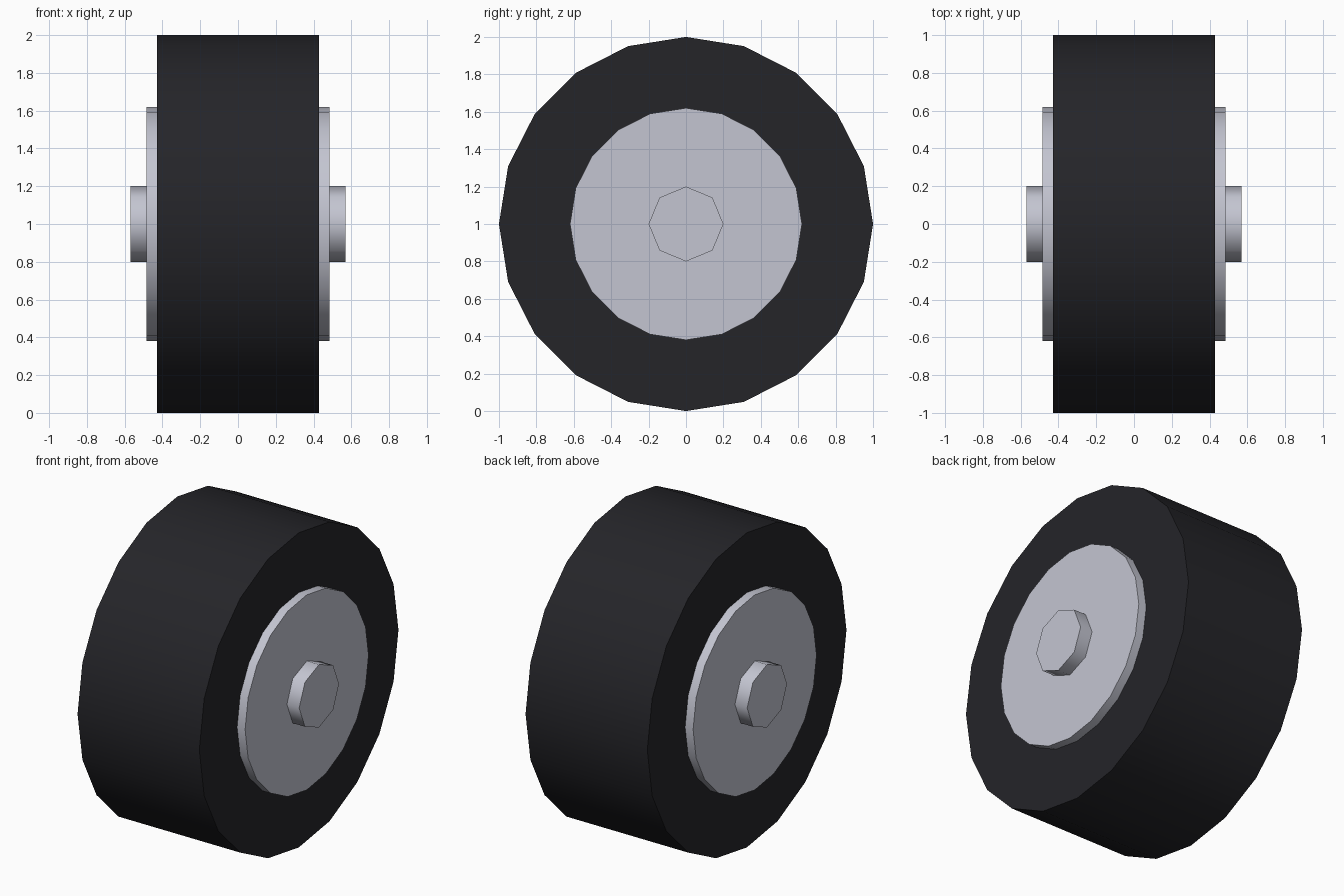
import bpy
from math import pi, radians

if "Cube" in bpy.data.objects:
    bpy.data.objects.remove(bpy.data.objects["Cube"])


def material(name, color):
    mat = bpy.data.materials.new(name)
    mat.diffuse_color = (*color, 1)
    mat.use_nodes = True
    mat.node_tree.nodes["Principled BSDF"].inputs["Base Color"].default_value = mat.diffuse_color
    return mat


rubber = material("dark_rubber", (0.018, 0.018, 0.022))
metal = material("pale_metal", (0.55, 0.56, 0.64))


def disc(name, sides, radius, half_width, mat):
    """Cylinder along x with a corner pointing straight up."""
    bpy.ops.mesh.primitive_cylinder_add(
        vertices=sides, radius=radius, depth=2 * half_width,
        location=(0, 0, 1), rotation=(0, pi / 2, 0))
    obj = bpy.context.object
    obj.name = name
    obj.data.materials.append(mat)
    bpy.ops.object.transform_apply(location=False, rotation=True, scale=True)
    # Smooth round the rim, crisp at the flat ends
    bpy.ops.object.shade_smooth_by_angle(angle=radians(50))
    return obj


# Tyre, wheel disc showing on both sides, and axle through the middle
disc("tyre", 20, 1.0, 0.428, rubber)
disc("wheel_disc", 20, 0.62, 0.484, metal)
disc("axle", 8, 0.2, 0.57, metal)
